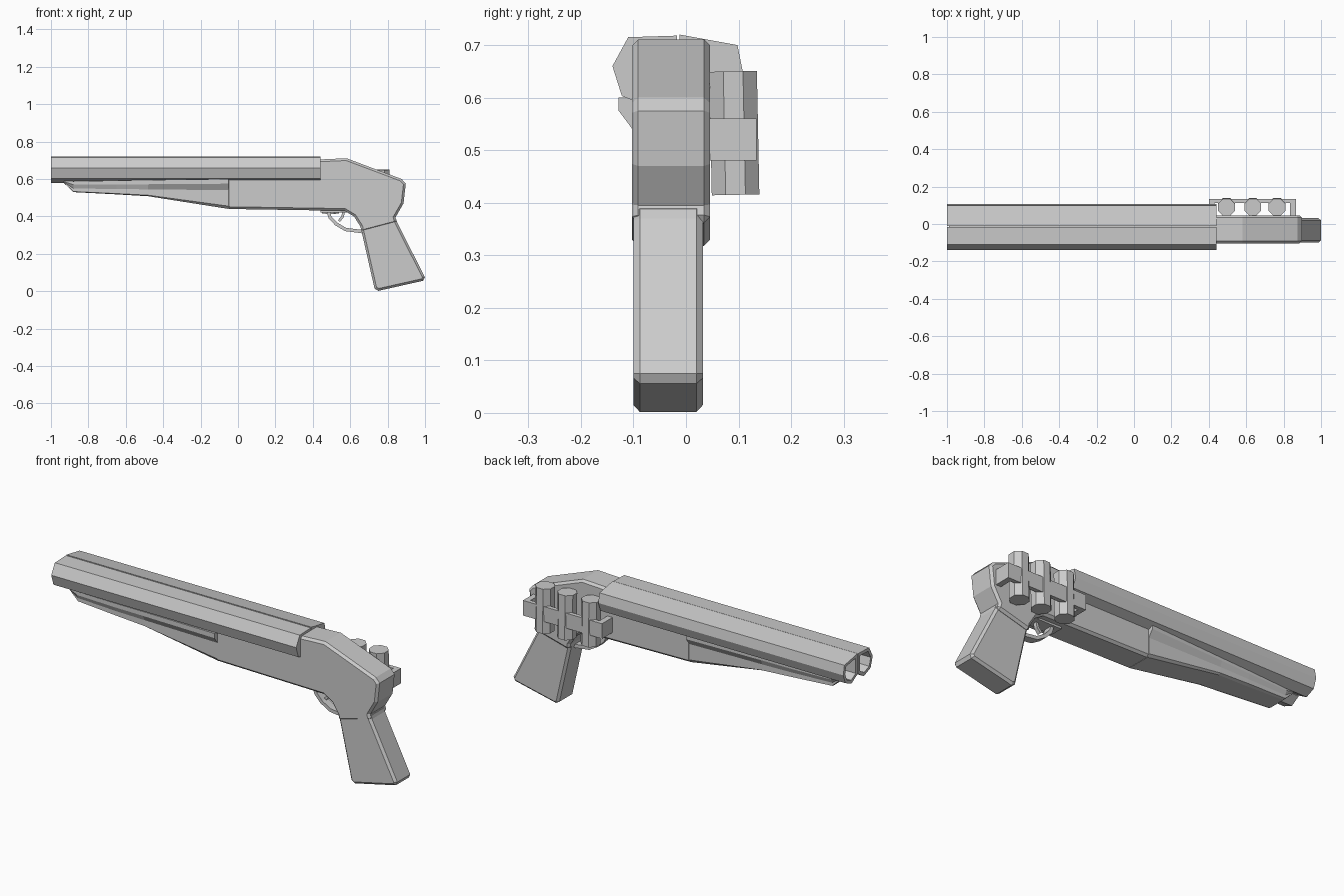
import bpy, bmesh, math
from mathutils import Matrix, Vector

if "Cube" in bpy.data.objects:
    bpy.data.objects.remove(bpy.data.objects["Cube"])

CY = -0.028  # centre plane of the stock


def finish(bm, name, bevel=0.0):
    bmesh.ops.recalc_face_normals(bm, faces=bm.faces)
    me = bpy.data.meshes.new(name)
    bm.to_mesh(me)
    bm.free()
    ob = bpy.data.objects.new(name, me)
    bpy.context.collection.objects.link(ob)
    if bevel:
        m = ob.modifiers.new("chamfer", 'BEVEL')
        m.width = bevel
        m.segments = 1
        m.limit_method = 'ANGLE'
        m.angle_limit = math.radians(70)
    return ob


def loft(rings, name, bevel=0.0, caps=True):
    bm = bmesh.new()
    vs = [[bm.verts.new(p) for p in r] for r in rings]
    n = len(vs[0])
    for a, b in zip(vs, vs[1:]):
        for i in range(n):
            j = (i + 1) % n
            bm.faces.new((a[i], a[j], b[j], b[i]))
    if caps:
        bm.faces.new(vs[0])
        bm.faces.new(vs[-1])
    return finish(bm, name, bevel)


def side_profile(pts, y0, y1, name, bevel=0.0):
    return loft([[(x, y, z) for x, z in pts] for y in (y0, y1)], name, bevel)


def box(name, lo, hi):
    bm = bmesh.new()
    c = [(a + b) / 2 for a, b in zip(lo, hi)]
    s = [b - a for a, b in zip(lo, hi)]
    bmesh.ops.create_cube(bm, size=1, matrix=Matrix.Translation(c) @ Matrix.Diagonal((*s, 1)))
    return finish(bm, name)


def barrel(name, outline, cy, cz):
    # outer faceted tube with an open bore at the muzzle
    n = len(outline)
    def bore(x):
        return [(x, cy + (y - cy) * 0.74, cz + (z - cz) * 0.74) for y, z in outline]
    def ring(x):
        return [(x, y, z) for y, z in outline]
    return loft([ring(0.44), ring(-1.0), bore(-1.0), bore(-0.6)], name)


# side-by-side barrels
barrel("left_barrel", [(-0.017, 0.718), (-0.11, 0.715), (-0.14, 0.66), (-0.122, 0.603),
                       (-0.065, 0.58), (-0.017, 0.61)], -0.075, 0.652)
barrel("right_barrel", [(-0.012, 0.72), (0.098, 0.70), (0.108, 0.65), (0.09, 0.602),
                        (0.04, 0.58), (-0.012, 0.61)], 0.045, 0.652)
box("barrel_seam", (-0.99, -0.018, 0.625), (0.44, -0.011, 0.705))

# receiver
side_profile([(-0.06, 0.61), (0.38, 0.61), (0.38, 0.702), (0.58, 0.711), (0.875, 0.60),
              (0.897, 0.575), (0.885, 0.47), (0.842, 0.395), (0.85, 0.365), (0.66, 0.315),
              (0.655, 0.345), (0.62, 0.40), (0.57, 0.43), (-0.06, 0.44)],
             -0.103, 0.046, "receiver", 0.012)

# pistol grip
side_profile([(0.842, 0.40), (0.85, 0.37), (0.999, 0.075), (0.99, 0.056), (0.75, 0.002),
              (0.73, 0.014), (0.663, 0.31), (0.655, 0.345)],
             -0.10, 0.032, "grip", 0.012)

# fore-end: (x, top z, lip z, shoulder z, bottom z, top half width, side half width, bottom half width)
stations = [(-0.05, 0.60, 0.575, 0.54, 0.44, 0.100, 0.074, 0.064),
            (-0.48, 0.595, 0.572, 0.545, 0.508, 0.084, 0.072, 0.060),
            (-0.65, 0.592, 0.570, 0.546, 0.518, 0.078, 0.068, 0.050),
            (-0.88, 0.588, 0.570, 0.550, 0.530, 0.068, 0.058, 0.045),
            (-0.93, 0.590, 0.586, 0.583, 0.578, 0.062, 0.056, 0.045)]
rings = []
for x, zt, zl, zs, zb, wt, ws, wb in stations:
    half = [(wt, zt), (wt, zl), (ws, zs), (ws, zb + (zs - zb) * 0.15), (wb, zb)]
    rings.append([(x, CY + w, z) for w, z in half] +
                 [(x, CY - w, z) for w, z in reversed(half)])
loft(rings, "fore_end")


def strip(path, thick, y0, y1, name):
    # flat bent strip following a path in the side plane
    left, right = [], []
    for i, p in enumerate(path):
        a = Vector(path[max(i - 1, 0)])
        b = Vector(path[min(i + 1, len(path) - 1)])
        d = (b - a).normalized()
        nrm = Vector((-d.y, d.x)) * thick / 2
        left.append(tuple(Vector(p) + nrm))
        right.append(tuple(Vector(p) - nrm))
    rings = [[(l[0], y0, l[1]), (l[0], y1, l[1]), (r[0], y1, r[1]), (r[0], y0, r[1])]
             for l, r in zip(left, right)]
    return loft(rings, name)


# trigger and guard
strip([(0.48, 0.435), (0.492, 0.395), (0.525, 0.36), (0.575, 0.33), (0.67, 0.318)],
      0.018, CY - 0.022, CY + 0.022, "trigger_guard")
strip([(0.565, 0.435), (0.56, 0.40), (0.54, 0.375)], 0.014, CY - 0.01, CY + 0.01, "trigger")
box("guard_plate", (0.44, CY - 0.035, 0.421), (0.59, CY + 0.035, 0.44))

# spare shell carrier
box("carrier_strap", (0.40, 0.112, 0.48), (0.865, 0.134, 0.56))
for i, x in enumerate((0.40, 0.835)):
    box(f"carrier_leg_{i + 1}", (x, 0.04, 0.48), (x + 0.03, 0.134, 0.56))
for i, x in enumerate((0.495, 0.635, 0.765)):
    bm = bmesh.new()
    tilt = Matrix.Rotation(0.02, 4, 'X')
    bmesh.ops.create_cone(bm, cap_ends=True, segments=8, radius1=0.049, radius2=0.049, depth=0.235,
                          matrix=Matrix.Translation((x, 0.092, 0.5325)) @ tilt
                          @ Matrix.Rotation(math.pi / 8, 4, 'Z'))
    finish(bm, f"shell_{i + 1}")
